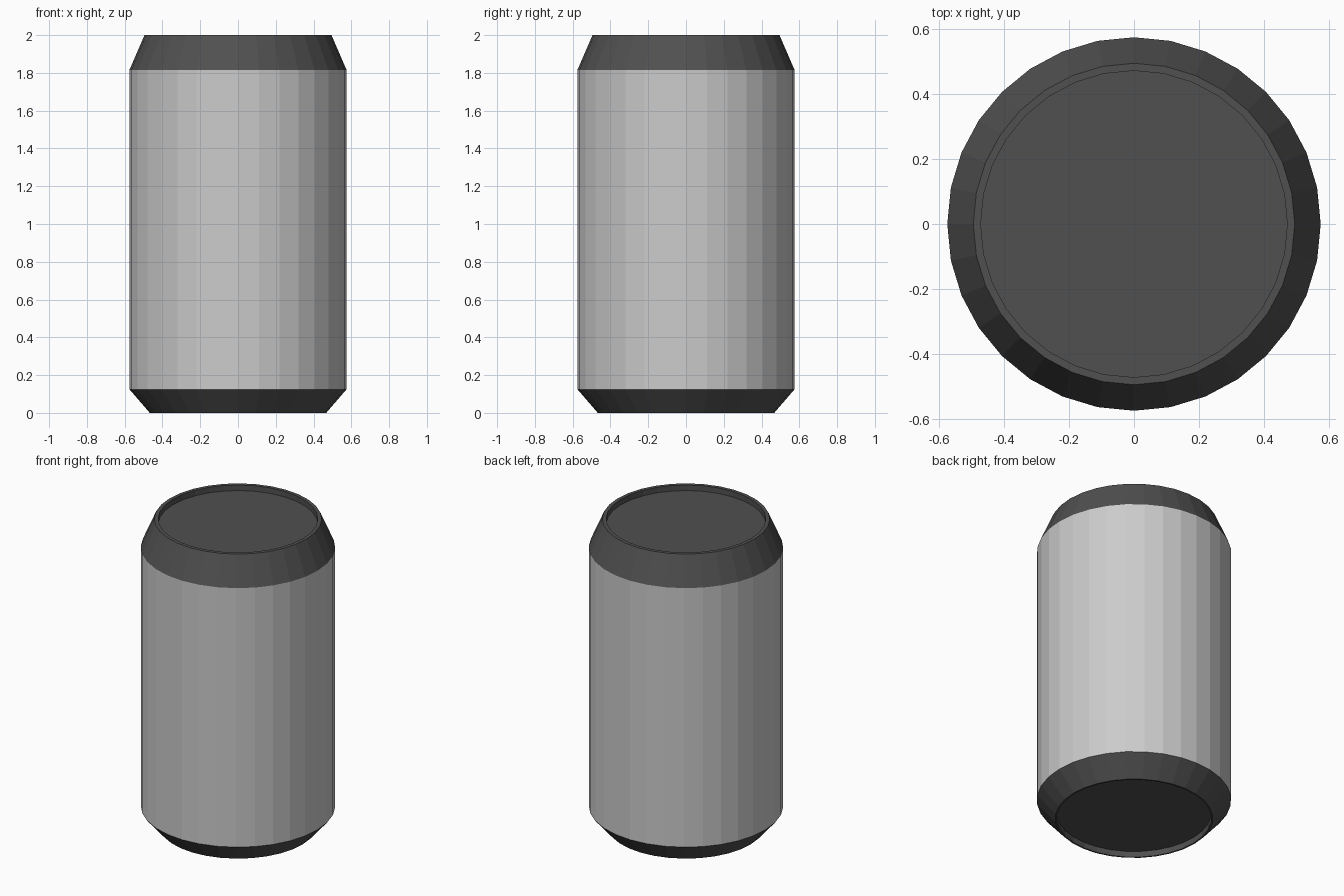
import bpy
import bmesh
import math

if "Cube" in bpy.data.objects:
    bpy.data.objects.remove(bpy.data.objects["Cube"])

SIDES = 32
BODY_R = 0.575
BODY_LOW, BODY_HIGH = 0.125, 1.815


def material(name, value):
    mat = bpy.data.materials.new(name)
    mat.diffuse_color = (value, value, value, 1)
    mat.use_nodes = True
    mat.node_tree.nodes["Principled BSDF"].inputs["Base Color"].default_value = mat.diffuse_color
    return mat


def lathe(name, profile, mat, cap=False):
    """Spin (radius, z) points, listed bottom to top on the outside, into flat faces."""
    bm = bmesh.new()
    rings = []
    for r, z in profile:
        rings.append([bm.verts.new((r * math.cos(a), r * math.sin(a), z))
                      for a in (math.tau * i / SIDES for i in range(SIDES))])
    for low, high in zip(rings, rings[1:]):
        for i in range(SIDES):
            j = (i + 1) % SIDES
            bm.faces.new((low[i], low[j], high[j], high[i]))
    if cap == "top":
        bm.faces.new(rings[-1])
    elif cap == "bottom":
        bm.faces.new(rings[0][::-1])
    mesh = bpy.data.meshes.new(name)
    bm.to_mesh(mesh)
    bm.free()
    mesh.materials.append(mat)
    obj = bpy.data.objects.new(name, mesh)
    bpy.context.collection.objects.link(obj)
    return obj


light = material("light grey", 0.6)
dark = material("dark grey", 0.08)

# Straight can wall
lathe("can_body", [(BODY_R, BODY_LOW), (BODY_R, BODY_HIGH)], light)

# Tapered shoulder, rim and sunken lid
lathe("can_top", [(BODY_R, BODY_HIGH), (0.495, 2.0), (0.472, 2.0), (0.472, 1.964)],
      dark, cap="top")

# Sunken underside, foot ring and tapered base
lathe("can_base", [(0.457, 0.038), (0.457, 0.0), (0.467, 0.0), (BODY_R, BODY_LOW)],
      dark, cap="bottom")
